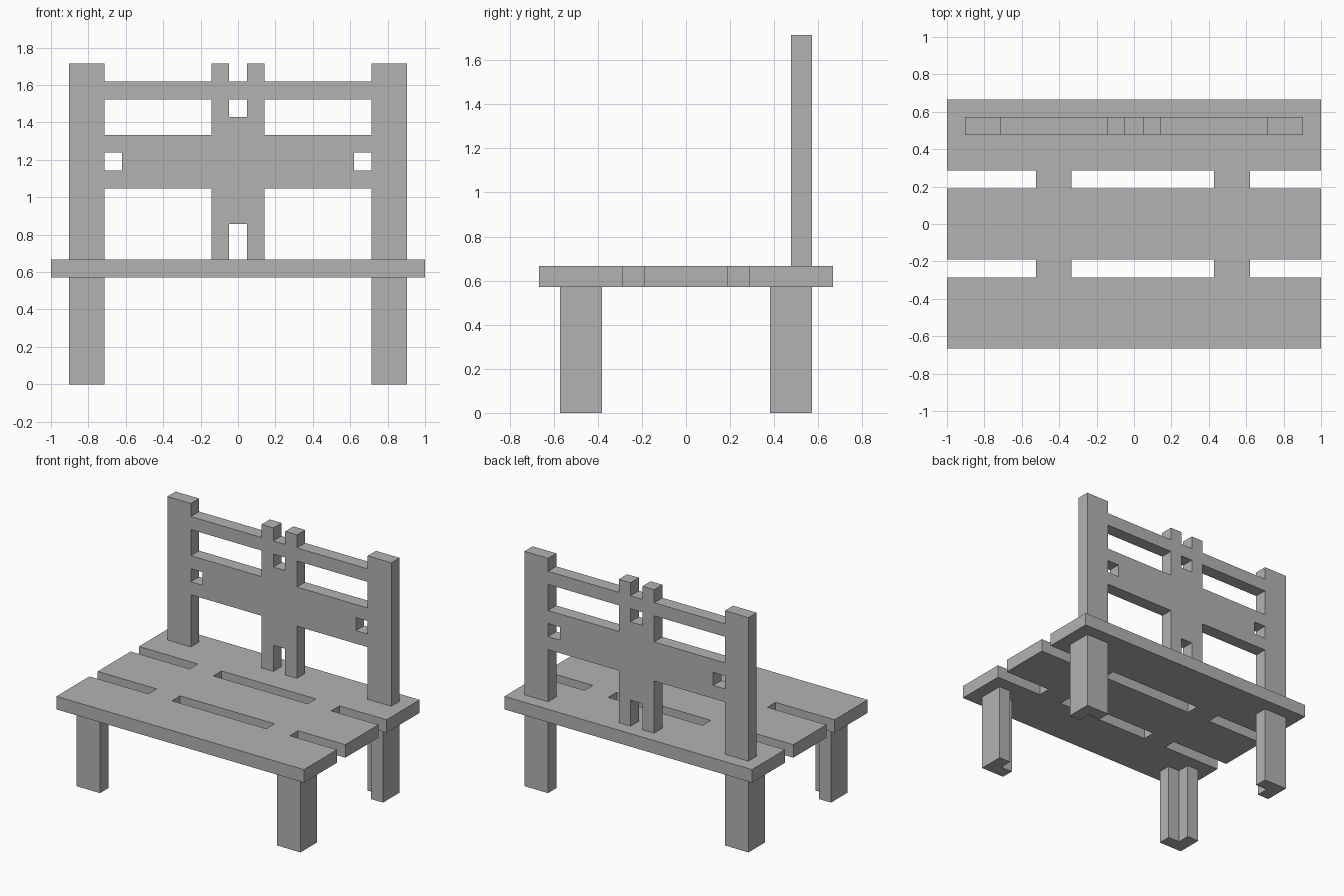
import bpy
import bmesh
from mathutils import Matrix, Vector

cube = bpy.data.objects.get("Cube")
if cube:
    bpy.data.objects.remove(cube, do_unlink=True)

U = 2 / 21  # one building unit; the seat is 21 units wide

grey = bpy.data.materials.new("plain grey")
grey.use_nodes = True
colour = (0.45, 0.45, 0.45, 1)
grey.diffuse_color = colour
grey.node_tree.nodes["Principled BSDF"].inputs["Base Color"].default_value = colour


def slab(name, solid, holes, start, thickness, upright=False):
    """Merge rectangles (x0, x1, v0, v1), cut the holes, extrude to a slab.
    Flat slabs lie in x-y and grow up; upright ones lie in x-z and grow back."""
    rects = solid + holes
    xs = sorted({x for r in rects for x in r[:2]})
    vs = sorted({v for r in rects for v in r[2:]})

    def inside(x, v, group):
        return any(a < x < b and c < v < d for a, b, c, d in group)

    bm = bmesh.new()
    for x0, x1 in zip(xs, xs[1:]):
        for v0, v1 in zip(vs, vs[1:]):
            x, v = (x0 + x1) / 2, (v0 + v1) / 2
            if inside(x, v, solid) and not inside(x, v, holes):
                corners = [(x0, v0), (x1, v0), (x1, v1), (x0, v1)]
                bm.faces.new([bm.verts.new((a, b, start)) for a, b in corners])
    bmesh.ops.remove_doubles(bm, verts=bm.verts, dist=0.001)
    grown = bmesh.ops.extrude_face_region(bm, geom=bm.faces[:])["geom"]
    bmesh.ops.translate(bm, vec=Vector((0, 0, thickness)),
                        verts=[g for g in grown if isinstance(g, bmesh.types.BMVert)])
    if upright:
        swap = Matrix(((1, 0, 0), (0, 0, 1), (0, 1, 0)))
        bmesh.ops.transform(bm, matrix=swap.to_4x4(), verts=bm.verts)
    bmesh.ops.scale(bm, vec=(U, U, U), verts=bm.verts)
    bmesh.ops.recalc_face_normals(bm, faces=bm.faces)
    mesh = bpy.data.meshes.new(name)
    bm.to_mesh(mesh)
    bm.free()
    mesh.materials.append(grey)
    obj = bpy.data.objects.new(name, mesh)
    bpy.context.collection.objects.link(obj)
    return obj


def both_sides(x0, x1, v0, v1):
    return [(x0, x1, v0, v1), (-x1, -x0, v0, v1)]


# Seat: three planks joined by two cross ties
planks = [(-10.5, 10.5, y, y + 4) for y in (-7, -2, 3)]
ties = [(x, x + 2, -7, 7) for x in (-5.5, 4.5)]
slab("seat", planks + ties, [], 6, 1)

# Backrest: posts, twin centre slats, rails and centre panel with square holes
posts = both_sides(7.5, 9.5, 7, 18)
slats = both_sides(0.5, 1.5, 7, 18)
rails = [(-7.5, 7.5, 16, 17), (-7.5, 7.5, 11, 14), (-1.5, 1.5, 9, 15)]
slab("backrest", posts + slats + rails, both_sides(6.5, 7.5, 12, 13), 5, 1, upright=True)

# Legs: L-shaped, with the inner corner left open
for side, sx in (("right", -1), ("left", 1)):
    for end, sy in (("front", -1), ("back", 1)):
        def place(x0, x1, y0, y1):
            return (*sorted((sx * x0, sx * x1)), *sorted((sy * y0, sy * y1)))
        slab(f"{end}_{side}_leg", [place(7.5, 9.5, 4, 6)],
             [place(7.5, 8.5, 4, 5)], 0, 6)
